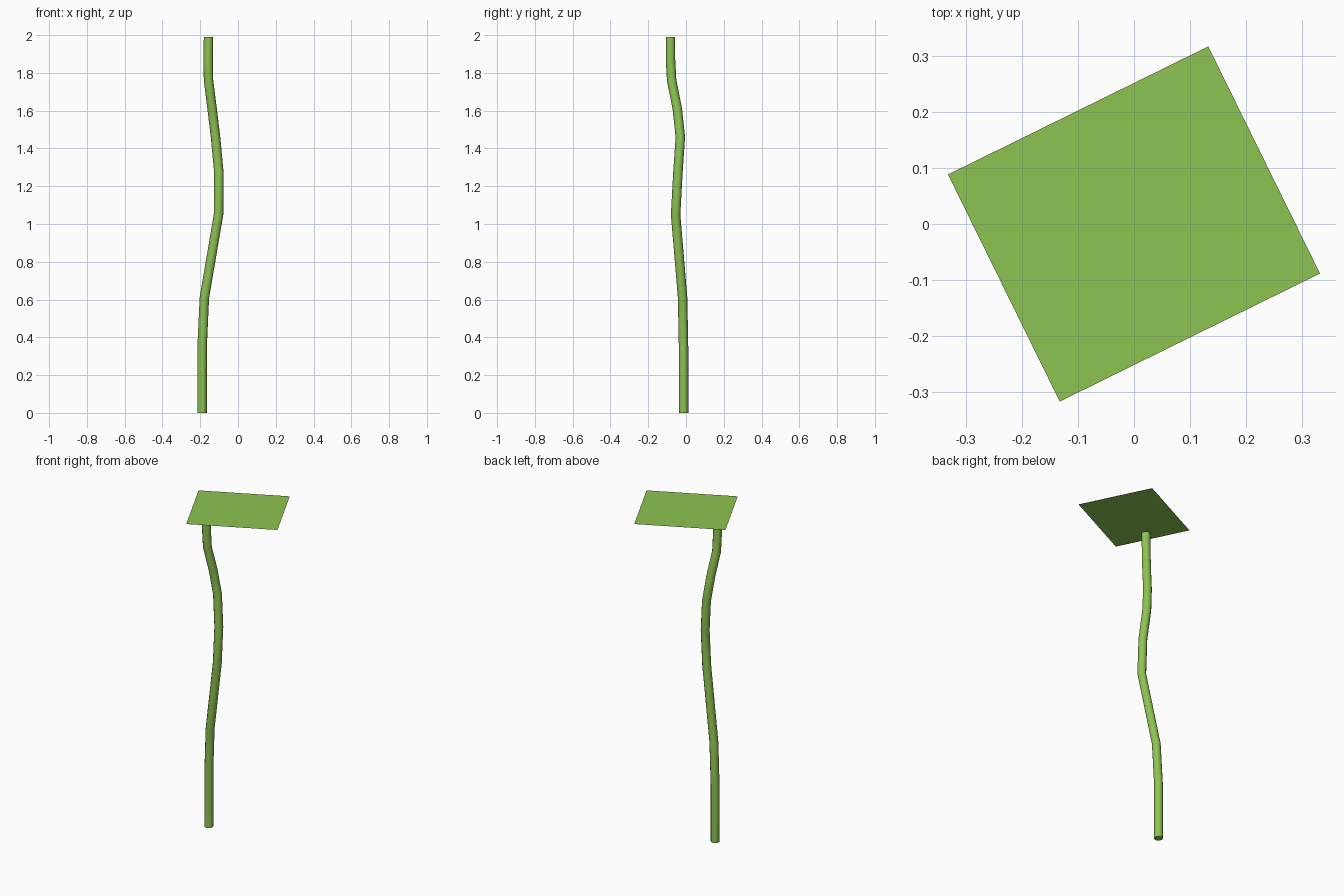
import bpy
import math

cube = bpy.data.objects.get("Cube")
if cube:
    bpy.data.objects.remove(cube, do_unlink=True)

# Single green for the whole plant
green = bpy.data.materials.new("leaf_green")
green.use_nodes = True
colour = (0.27, 0.55, 0.085, 1.0)
green.diffuse_color = colour
bsdf = next(n for n in green.node_tree.nodes if n.type == 'BSDF_PRINCIPLED')
bsdf.inputs["Base Color"].default_value = colour
bsdf.inputs["Roughness"].default_value = 0.8

# Stem: a round tube swept along a gently bent path
path = [
    (-0.19, -0.013, 0.0), (-0.19, -0.013, 0.35), (-0.178, -0.018, 0.61),
    (-0.103, -0.055, 1.05), (-0.101, -0.043, 1.27), (-0.119, -0.03, 1.46),
    (-0.137, -0.046, 1.61), (-0.156, -0.076, 1.76), (-0.158, -0.082, 1.87),
    (-0.156, -0.082, 1.99),
]
curve = bpy.data.curves.new("stem", 'CURVE')
curve.dimensions = '3D'
curve.bevel_depth = 0.025
curve.bevel_resolution = 4
curve.use_fill_caps = True
spline = curve.splines.new('POLY')
spline.points.add(len(path) - 1)
for point, position in zip(spline.points, path):
    point.co = (*position, 1.0)
stem = bpy.data.objects.new("stem", curve)
bpy.context.collection.objects.link(stem)
bpy.ops.object.select_all(action='DESELECT')
stem.select_set(True)
bpy.context.view_layer.objects.active = stem
bpy.ops.object.convert(target='MESH')
stem = bpy.context.object
stem.data.materials.clear()
stem.data.materials.append(green)
bpy.ops.object.shade_smooth_by_angle(angle=math.radians(40))

# Flat rectangular leaf card resting just above the stem
bpy.ops.mesh.primitive_plane_add(size=1, location=(0, 0, 2.0),
                                 rotation=(0, 0, math.radians(26.2)))
leaf = bpy.context.object
leaf.name = "leaf_card"
leaf.scale = (0.517, 0.451, 1)
leaf.data.materials.append(green)
